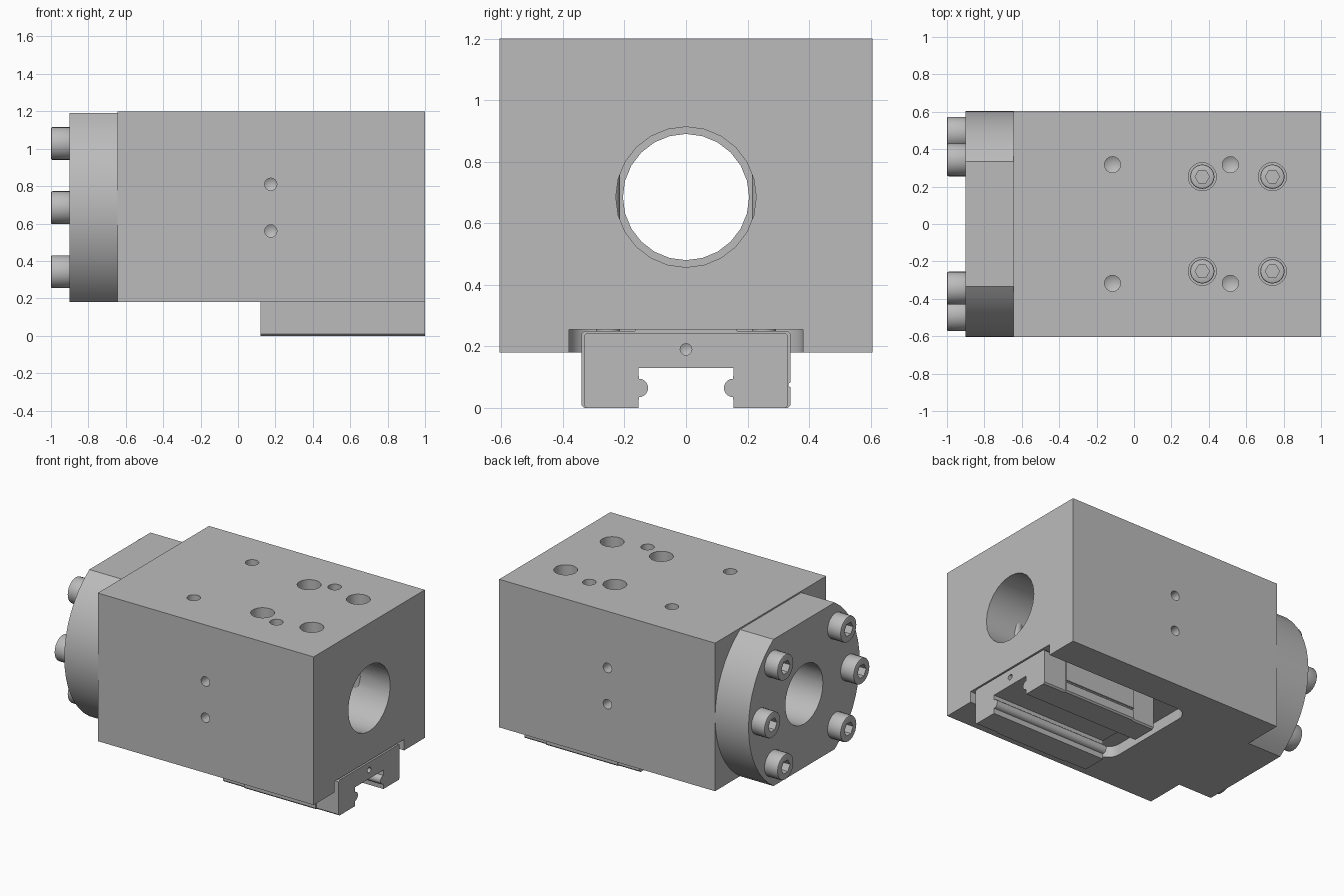
import bpy
import bmesh
from math import sin, cos, pi, asin

default = bpy.data.objects.get("Cube")
if default:
    bpy.data.objects.remove(default, do_unlink=True)

# Single machined-metal colour
steel = bpy.data.materials.new("steel_grey")
steel.use_nodes = True
GREY = (0.5, 0.5, 0.5, 1)
steel.diffuse_color = GREY
steel.node_tree.nodes["Principled BSDF"].inputs["Base Color"].default_value = GREY

AXIS_Z = 0.685          # height of the main bore axis


def arc(u, v, r, start, end, n):
    """n + 1 points along an arc."""
    return [(u + r * cos(start + (end - start) * i / n),
             v + r * sin(start + (end - start) * i / n)) for i in range(n + 1)]


def circle(u, v, r, n=24):
    return arc(u, v, r, 0, 2 * pi, n)[:-1]


def prism(name, points, axis, a, b, tip=None):
    """Extrude a 2D outline along an axis; tip adds a drill point past b."""
    def place(u, v, w):
        return {"X": (w, u, v), "Y": (u, w, v), "Z": (u, v, w)}[axis]
    bm = bmesh.new()
    low = [bm.verts.new(place(u, v, a)) for u, v in points]
    high = [bm.verts.new(place(u, v, b)) for u, v in points]
    n = len(points)
    bm.faces.new(low)
    for i in range(n):
        j = (i + 1) % n
        bm.faces.new((low[i], low[j], high[j], high[i]))
    if tip is None:
        bm.faces.new(high)
    else:
        cu = sum(p[0] for p in points) / n
        cv = sum(p[1] for p in points) / n
        point = bm.verts.new(place(cu, cv, tip))
        for i in range(n):
            bm.faces.new((high[i], high[(i + 1) % n], point))
    bmesh.ops.recalc_face_normals(bm, faces=bm.faces)
    mesh = bpy.data.meshes.new(name)
    bm.to_mesh(mesh)
    bm.free()
    mesh.materials.append(steel)
    obj = bpy.data.objects.new(name, mesh)
    bpy.context.collection.objects.link(obj)
    return obj


def activate(obj):
    bpy.ops.object.select_all(action="DESELECT")
    obj.select_set(True)
    bpy.context.view_layer.objects.active = obj


def cut(obj, cutter):
    """Subtract a cutter from a part and discard it."""
    activate(obj)
    mod = obj.modifiers.new("cut", "BOOLEAN")
    mod.operation = "DIFFERENCE"
    mod.solver = "EXACT"
    mod.object = cutter
    bpy.ops.object.modifier_apply(modifier=mod.name)
    bpy.data.objects.remove(cutter, do_unlink=True)


def finish(obj):
    activate(obj)
    bpy.ops.object.shade_smooth_by_angle(angle=pi / 6)


def cap_screw(name, u, v, axis, base, top, radius, socket, depth):
    """Cylindrical head with a softened rim and a hex socket."""
    head = prism(name, circle(u, v, radius), axis, base, top)
    activate(head)
    bevel = head.modifiers.new("rim", "BEVEL")
    bevel.width = 0.008
    bevel.segments = 2
    bevel.limit_method = "ANGLE"
    bpy.ops.object.modifier_apply(modifier=bevel.name)
    out = 0.05 if top > base else -0.05
    cut(head, prism("socket_cutter", circle(u, v, socket, 6), axis,
                    top + out, top - (depth if top > base else -depth)))
    finish(head)


# Main housing block
housing = prism("housing", [(-0.605, 0.18), (0.605, 0.18), (0.605, 1.2), (-0.605, 1.2)],
                "X", -0.645, 1.0)
cut(housing, prism("bore_cutter", circle(0, AXIS_Z, 0.228), "X", -0.8, 1.1))

# Round-cornered pocket for the carriage, open to the right end
pocket = ([(1.1, -0.38), (1.1, 0.38)]
          + arc(-0.03, 0.29, 0.09, pi / 2, pi, 8)
          + arc(-0.03, -0.29, 0.09, pi, 1.5 * pi, 8))
cut(housing, prism("pocket_cutter", pocket, "Z", 0.1, 0.255))

# Counterbored screw holes and blind drilled holes on the top
for side in (-1, 1):
    for x in (0.365, 0.74):
        y = side * 0.253
        cut(housing, prism("counterbore_cutter", circle(x, y, 0.075), "Z", 1.3, 0.91))
        cut(housing, prism("clearance_cutter", circle(x, y, 0.042, 16), "Z", 1.0, 0.22))
    for x in (-0.115, 0.515):
        cut(housing, prism("drill_cutter", circle(x, side * 0.317, 0.043, 16), "Z",
                           1.3, 1.02, 0.995))
    # Drilled holes in the front and back faces
    for z in (0.56, 0.81):
        cut(housing, prism("drill_cutter", circle(0.175, z, 0.033, 16), "Y",
                           side * 0.7, side * 0.47, side * 0.45))
finish(housing)

# Flange: round disc with flat top and bottom
half = asin(0.505 / 0.605)
outline = (arc(0, AXIS_Z, 0.605, -half, half, 16)
           + arc(0, AXIS_Z, 0.605, pi - half, pi + half, 16))
flange = prism("flange", outline, "X", -0.9, -0.645)
cut(flange, prism("flange_bore_cutter", circle(0, AXIS_Z, 0.205), "X", -1.0, -0.6))
finish(flange)

# Six flange screws, three on each side
for i, angle in enumerate((-45, 0, 45, 135, 180, 225)):
    a = angle * pi / 180
    cap_screw(f"flange_screw_{i + 1}", 0.485 * cos(a), AXIS_Z + 0.485 * sin(a), "X",
              -0.89, -1.0, 0.088, 0.047, 0.06)

# Recessed screws that pass beside the bore into the carriage
for side in (-1, 1):
    for x in (0.365, 0.74):
        y = side * 0.253
        cap_screw("carriage_screw_head", x, y, "Z", 0.91, 1.0, 0.065, 0.038, 0.05)
        finish(prism("carriage_screw_shank", circle(x, y, 0.039, 16), "Z", 0.23, 0.92))


def carriage_profile(width, top):
    """Rail-carriage cross-section with rounded ridges inside the channel."""
    right = ([(0.155, 0.13)]
             + arc(0.153, 0.065, 0.03, pi / 2, 1.5 * pi, 10)
             + [(0.155, 0), (width - 0.01, 0), (width, 0.01),
                (width, top - 0.01), (width - 0.01, top)])
    return right + [(-y, z) for y, z in reversed(right)]


# Carriage block with a reference groove and top pad
block = prism("carriage_block", carriage_profile(0.34, 0.25), "X", 0.285, 0.83)
cut(block, prism("groove_cutter", circle(0.34, 0.075, 0.008, 8), "X", 0.2, 0.9))
finish(block)
prism("carriage_pad", [(-0.165, 0.245), (0.165, 0.245), (0.165, 0.255), (-0.165, 0.255)],
      "X", 0.285, 0.83)

# End caps, each with a small lubrication hole
for name, inner, outer in (("right_end_cap", 0.83, 1.0), ("left_end_cap", 0.285, 0.12)):
    cap = prism(name, carriage_profile(0.332, 0.244), "X", inner, outer)
    d = 1 if outer > inner else -1
    cut(cap, prism("port_cutter", circle(0, 0.19, 0.019, 12), "X",
                   outer + d * 0.05, outer - d * 0.05, outer - d * 0.06))
    finish(cap)
